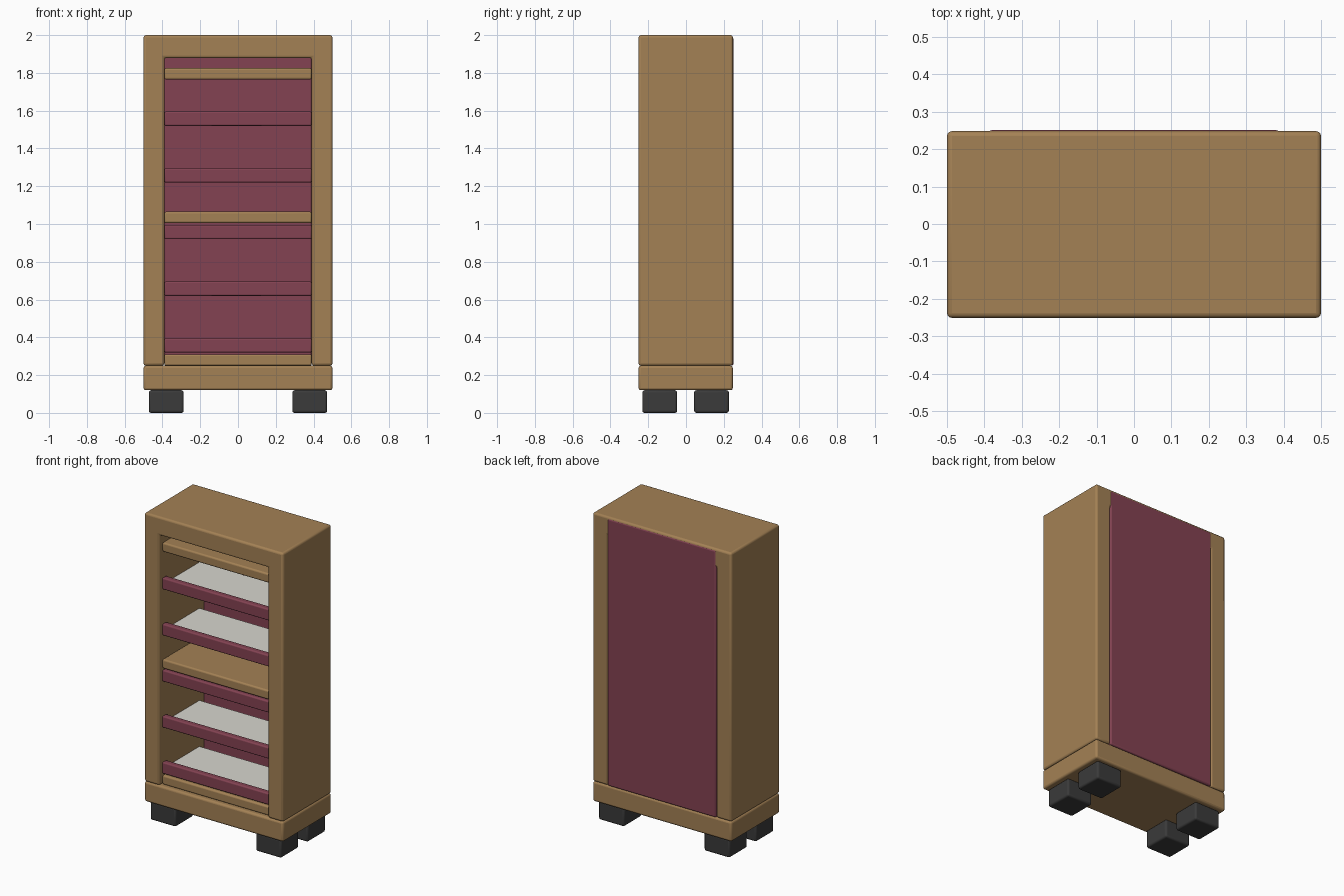
import bpy, bmesh, math

default = bpy.data.objects.get("Cube")
if default:
    bpy.data.objects.remove(default, do_unlink=True)


def material(name, rgb):
    m = bpy.data.materials.new(name)
    m.use_nodes = True
    m.diffuse_color = (*rgb, 1)
    m.node_tree.nodes["Principled BSDF"].inputs["Base Color"].default_value = (*rgb, 1)
    return m


WOOD = material("warm wood", (0.37, 0.22, 0.09))
WINE = material("wine red", (0.23, 0.055, 0.085))
PALE = material("pale tray", (0.68, 0.67, 0.62))
DARK = material("dark rubber", (0.043, 0.043, 0.043))


def prism(name, outline, y0, y1, mat, bevel):
    """Extrude a front (x, z) outline from y0 to y1 with rounded edges."""
    bm = bmesh.new()
    face = bm.faces.new([bm.verts.new((x, y0, z)) for x, z in outline])
    extruded = bmesh.ops.extrude_face_region(bm, geom=[face])["geom"]
    moved = [v for v in extruded if isinstance(v, bmesh.types.BMVert)]
    bmesh.ops.translate(bm, verts=moved, vec=(0, y1 - y0, 0))
    bmesh.ops.recalc_face_normals(bm, faces=bm.faces)
    mesh = bpy.data.meshes.new(name)
    bm.to_mesh(mesh)
    bm.free()
    mesh.materials.append(mat)
    obj = bpy.data.objects.new(name, mesh)
    bpy.context.collection.objects.link(obj)
    if bevel:
        mod = obj.modifiers.new("rounded edges", "BEVEL")
        mod.width = bevel
        mod.segments = 3
        bpy.ops.object.select_all(action="DESELECT")
        obj.select_set(True)
        bpy.context.view_layer.objects.active = obj
        bpy.ops.object.shade_smooth_by_angle(angle=math.radians(35))
    return obj


def box(name, x, y, z, mat, bevel=0.01):
    outline = [(x[0], z[0]), (x[1], z[0]), (x[1], z[1]), (x[0], z[1])]
    return prism(name, outline, y[0], y[1], mat, bevel)


FRONT, BACK = -0.251, 0.248
OUT, IN = 0.5, 0.39
inner = (-IN, IN)

# Cabinet frame: two sides and a top in one arch, standing on a plinth
arch = [(-OUT, 0.25), (-IN, 0.25), (-IN, 1.88), (IN, 1.88),
        (IN, 0.25), (OUT, 0.25), (OUT, 2), (-OUT, 2)]
prism("cabinet_frame", arch, FRONT, BACK, WOOD, 0.013)
box("plinth", (-OUT, OUT), (FRONT, BACK), (0.12, 0.25), WOOD, 0.013)

# Back panel stands slightly proud of the frame
box("back_panel", inner, (0.2, 0.251), (0.25, 1.99), WINE)

# Fixed wooden boards
for name, z in (("bottom_board", 0.25), ("middle_board", 1.005), ("top_board", 1.765)):
    box(name, inner, (-0.225, 0.21), (z, z + 0.06), WOOD)

# Pale trays with wine red front rails, evenly spaced
for i in range(5):
    z = 0.32 + 0.3 * i
    box(f"tray_{i + 1}", inner, (-0.2, 0.16), (z + 0.01, z + 0.03), PALE, 0)
    box(f"front_rail_{i + 1}", inner, (-0.225, -0.185), (z, z + 0.075), WINE, 0.008)

# Four block feet
for side, sx in (("right", -1), ("left", 1)):
    for end, sy in (("front", -1), ("back", 1)):
        cx, cy = 0.38 * sx, 0.137 * sy - 0.002
        box(f"{end}_{side}_foot", (cx - 0.092, cx + 0.092),
            (cy - 0.092, cy + 0.092), (0, 0.12), DARK, 0.012)
